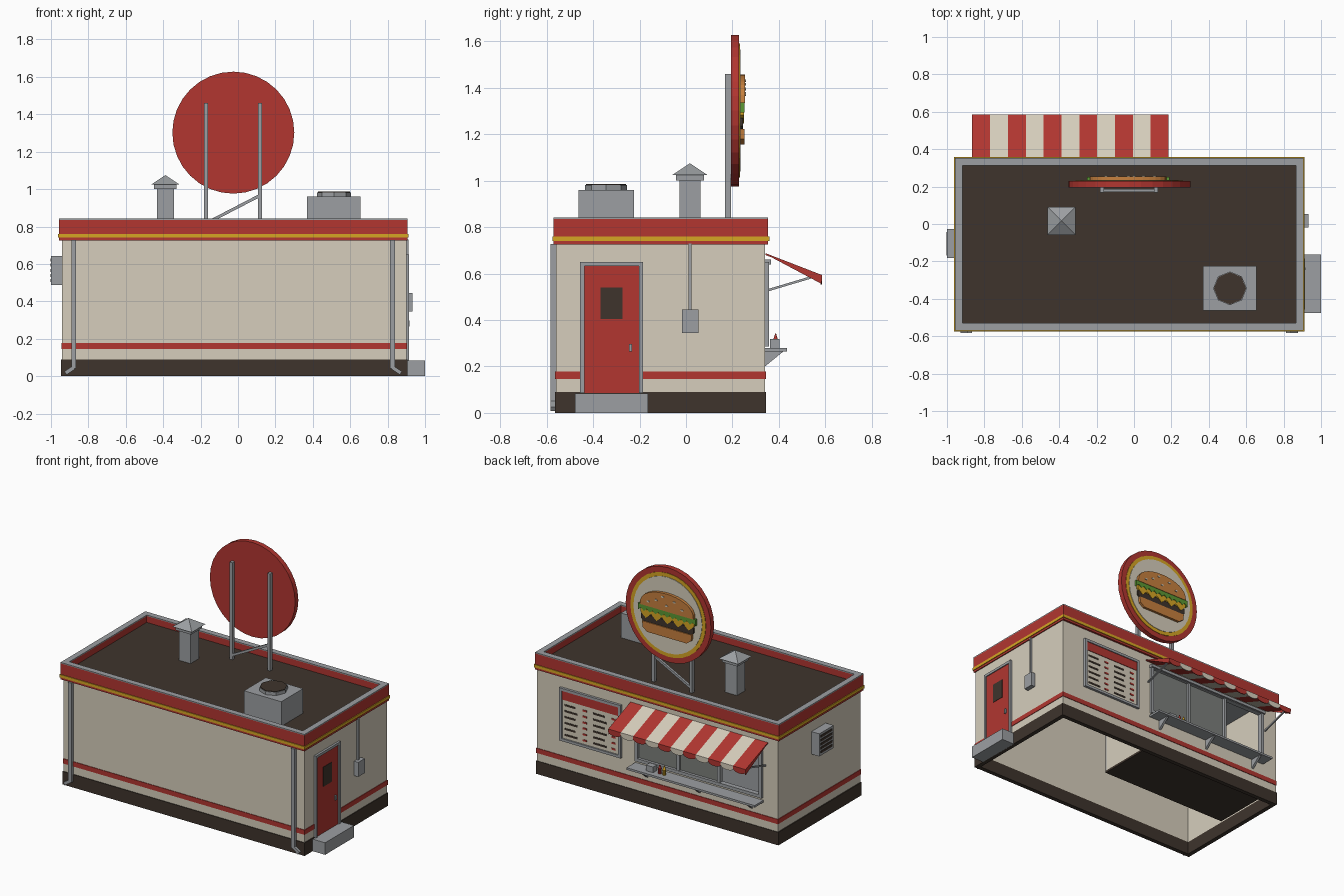
import bpy, bmesh, math
from mathutils import Vector

if "Cube" in bpy.data.objects:
    bpy.data.objects.remove(bpy.data.objects["Cube"])


def material(name, r, g, b):
    m = bpy.data.materials.new(name)
    lin = [((c / 255 + 0.055) / 1.055) ** 2.4 for c in (r, g, b)]
    m.diffuse_color = (*lin, 1)
    m.use_nodes = True
    m.node_tree.nodes["Principled BSDF"].inputs["Base Color"].default_value = m.diffuse_color
    return m


RED = material("red paint", 178, 54, 48)
CREAM = material("cream", 214, 206, 188)
GREY = material("grey metal", 156, 159, 162)
DARK = material("dark brown", 62, 52, 44)
GOLD = material("gold", 214, 166, 36)
BUN = material("bun", 198, 128, 62)
GREEN = material("lettuce green", 92, 152, 52)
GLASS = material("window glass", 124, 127, 123)


def finish(name, bm, mat):
    bmesh.ops.recalc_face_normals(bm, faces=bm.faces)
    me = bpy.data.meshes.new(name)
    bm.to_mesh(me)
    bm.free()
    me.materials.append(mat)
    ob = bpy.data.objects.new(name, me)
    bpy.context.collection.objects.link(ob)
    return ob


def place(axis, u, v, w):
    return {"x": (w, u, v), "y": (u, w, v), "z": (u, v, w)}[axis]


def prism(name, pts, axis, a, b, mat):
    """Outline in the plane across the axis, extruded from a to b."""
    bm = bmesh.new()
    lo = [bm.verts.new(place(axis, u, v, a)) for u, v in pts]
    hi = [bm.verts.new(place(axis, u, v, b)) for u, v in pts]
    bm.faces.new(lo)
    bm.faces.new(hi)
    for i in range(len(pts)):
        j = (i + 1) % len(pts)
        bm.faces.new((lo[i], lo[j], hi[j], hi[i]))
    return finish(name, bm, mat)


def box(name, x0, x1, y0, y1, z0, z1, mat):
    return prism(name, [(x0, y0), (x1, y0), (x1, y1), (x0, y1)], "z", z0, z1, mat)


def frame(name, u0, u1, v0, v1, t, axis, a, b, mat):
    """Rectangular ring with wall thickness t."""
    bm = bmesh.new()
    loops = []
    for d, w in ((0, a), (0, b), (t, b), (t, a)):
        c = ((u0 + d, v0 + d), (u1 - d, v0 + d), (u1 - d, v1 - d), (u0 + d, v1 - d))
        loops.append([bm.verts.new(place(axis, u, v, w)) for u, v in c])
    for k in range(4):
        p, q = loops[k], loops[(k + 1) % 4]
        for i in range(4):
            j = (i + 1) % 4
            bm.faces.new((p[i], p[j], q[j], q[i]))
    return finish(name, bm, mat)


def bar(name, p, q, w, mat):
    p, q = Vector(p), Vector(q)
    bm = bmesh.new()
    bmesh.ops.create_cube(bm, size=1)
    bmesh.ops.scale(bm, vec=(w, w, (q - p).length), verts=bm.verts)
    ob = finish(name, bm, mat)
    ob.rotation_euler = (q - p).to_track_quat("Z", "Y").to_euler()
    ob.location = (p + q) / 2
    return ob


def circle(cu, cv, r, n, start=0.0):
    return [(cu + r * math.cos(start + math.tau * i / n),
             cv + r * math.sin(start + math.tau * i / n)) for i in range(n)]


X0, X1, Y0, Y1 = -0.94, 0.90, -0.56, 0.34
T = 0.02

# Walls, with the service opening in the +y side
box("plain_wall", X0, X1, Y0, Y0 + T, 0.05, 0.78, CREAM)
box("vent_wall", X0, X0 + T, Y0, Y1, 0.05, 0.78, CREAM)
box("door_wall", X1 - T, X1, Y0, Y1, 0.05, 0.78, CREAM)
WX0, WX1, WZ0, WZ1 = -0.81, 0.13, 0.305, 0.65
box("service_wall_low", X0, X1, Y1 - T, Y1, 0.05, WZ0, CREAM)
box("service_wall_high", X0, X1, Y1 - T, Y1, WZ1, 0.78, CREAM)
box("service_wall_left", WX1, X1, Y1 - T, Y1, WZ0, WZ1, CREAM)
box("service_wall_right", X0, WX0, Y1 - T, Y1, WZ0, WZ1, CREAM)
frame("plinth", X0 - .007, X1 + .005, Y0 - .005, Y1 + .004, 0.03, "z", 0, 0.09, DARK)
frame("low_stripe", X0 - .004, X1 + .004, Y0 - .004, Y1 + .004, 0.01, "z", 0.145, 0.178, RED)

# Kitchen behind the opening
box("kitchen_floor", -0.83, 0.17, -0.09, 0.32, 0.02, 0.035, DARK)
box("kitchen_back", -0.83, 0.17, -0.09, -0.08, 0.035, 0.72, GREY)
box("kitchen_ceiling", -0.83, 0.17, -0.09, 0.32, 0.72, 0.73, GREY)
for x in (-0.83, 0.16):
    box("kitchen_side", x, x + 0.01, -0.08, 0.32, 0.035, 0.72, CREAM)

# Roof and parapet
frame("parapet", -0.957, 0.907, -0.57, 0.354, 0.038, "z", 0.725, 0.835, RED)
frame("coping", -0.957, 0.907, -0.57, 0.354, 0.04, "z", 0.835, 0.842, GREY)
frame("gold_stripe", -0.962, 0.912, -0.575, 0.359, 0.01, "z", 0.74, 0.76, GOLD)
box("roof_deck", -0.93, 0.88, -0.54, 0.325, 0.77, 0.79, DARK)
box("ceiling", -0.93, 0.88, -0.54, 0.325, 0.76, 0.77, CREAM)

# Chimney with pyramid cap
cx, cy = -0.388, 0.017
box("chimney", cx - .045, cx + .045, cy - .045, cy + .045, 0.79, 1.0, GREY)
box("chimney_collar", cx - .06, cx + .06, cy - .06, cy + .06, 1.0, 1.025, GREY)
bm = bmesh.new()
bmesh.ops.create_cone(bm, cap_ends=True, segments=4, radius1=0.075 * math.sqrt(2), radius2=0, depth=0.05)
cap = finish("chimney_cap", bm, GREY)
cap.location = (cx, cy, 1.05)
cap.rotation_euler.z = math.pi / 4

# Roof cooling unit
box("cooling_unit", 0.37, 0.655, -0.463, -0.225, 0.79, 0.96, GREY)
prism("fan_ring", circle(0.513, -0.344, 0.09, 8), "z", 0.96, 0.982, GREY)
prism("fan_grille", circle(0.513, -0.344, 0.086, 8), "z", 0.982, 0.986, DARK)

# Round sign on two posts
SX, SZ = -0.025, 1.302
for x in (-0.172, 0.117):
    box("sign_post", x - .011, x + .011, 0.168, 0.194, 0.79, 1.46, GREY)
bar("sign_brace", (-0.165, 0.18, 0.82), (0.115, 0.18, 0.965), 0.016, GREY)
prism("sign_disc", circle(SX, SZ, 0.326, 32), "y", 0.194, 0.229, RED)
prism("sign_gold_ring", circle(SX, SZ, 0.288, 32), "y", 0.229, 0.232, GOLD)
prism("sign_face", circle(SX, SZ, 0.262, 32), "y", 0.232, 0.235, CREAM)

# Burger relief
B = SX - 0.005
dome = [(B + 0.205 * math.cos(a), 1.335 + 0.122 * math.sin(a) ** 0.8)
        for a in [math.pi * i / 16 for i in range(17)]]
prism("top_bun", dome, "y", 0.233, 0.255, BUN)
prism("patty", [(B - .2, 1.235), (B - .185, 1.222), (B + .185, 1.222), (B + .2, 1.235),
                (B + .2, 1.27), (B - .2, 1.27)], "y", 0.233, 0.246, DARK)
prism("bottom_bun", [(B - .19, 1.222), (B - .185, 1.18), (B - .15, 1.155), (B + .15, 1.155),
                     (B + .185, 1.18), (B + .19, 1.222)], "y", 0.233, 0.252, BUN)
drips = [(B - .205 + .41 * i / 10, 1.247 if i % 2 else 1.282) for i in range(11)]
prism("cheese", drips + [(B + .205, 1.305), (B - .205, 1.305)], "y", 0.233, 0.249, GOLD)
leaf = [(B - .22 + .44 * i / 20, 1.302 + (0.009 if i % 2 else -0.009)) for i in range(21)]
prism("lettuce", leaf + [(B + .22, 1.337), (B - .22, 1.337)], "y", 0.233, 0.252, GREEN)
for dx, z in ((-.12, 1.375), (-.06, 1.415), (0, 1.375), (.03, 1.43), (.08, 1.395), (.14, 1.37)):
    prism("sesame_seed", [(B + dx + .011 * math.cos(i * math.pi / 4), z + .006 * math.sin(i * math.pi / 4))
                          for i in range(8)], "y", 0.254, 0.259, CREAM)

# Striped awning with scalloped valance
AX0, N = -0.865, 11
W = 1.05 / N
for i in range(N):
    x0 = AX0 + i * W
    mat = CREAM if i % 2 else RED
    prism("awning_stripe", [(.342, .688), (.585, .594), (.585, .588), (.342, .68)], "x", x0, x0 + W, mat)
    scallop = [(x0 + W / 2 - W / 2 * math.cos(math.pi * k / 8), 0.575 - 0.021 * math.sin(math.pi * k / 8))
               for k in range(9)]
    prism("valance", [(x0, .592)] + scallop + [(x0 + W, .592)], "y", 0.579, 0.585, mat)
for x in (AX0, AX0 + 1.05 - 0.005):
    prism("awning_cheek", [(.342, .684), (.583, .592), (.583, .556)], "x", x, x + 0.005, RED)
for x in (AX0 + 0.02, AX0 + 1.03):
    bar("awning_arm", (x, 0.342, 0.525), (x, 0.56, 0.59), 0.01, GREY)

# Service window frame, panes, counter
frame("window_frame", -0.825, 0.145, 0.295, 0.66, 0.022, "y", 0.32, 0.355, GREY)
box("window_header", -0.83, 0.15, 0.34, 0.366, 0.64, 0.66, GREY)
for x in (-0.185, -0.495):
    box("window_mullion", x - .01, x + .01, 0.325, 0.352, 0.31, 0.65, GREY)
box("sliding_glass", -0.495, 0.13, 0.33, 0.336, 0.31, 0.65, GLASS)
box("counter", -0.83, 0.15, 0.335, 0.436, 0.265, 0.279, GREY)
for x in (0.06, -0.34, -0.74):
    prism("counter_bracket", [(.34, .2), (.34, .265), (.42, .265)], "x", x - .008, x + .008, GREY)

# Napkin box and condiment bottles
box("napkin_box", -0.03, 0.025, 0.362, 0.402, 0.279, 0.318, GREY)
for x, mat in ((-0.07, RED), (-0.105, GOLD)):
    prism("bottle", circle(x, 0.386, 0.011, 10), "z", 0.279, 0.316, mat)
    bm = bmesh.new()
    bmesh.ops.create_cone(bm, cap_ends=True, segments=10, radius1=0.01, radius2=0.002, depth=0.025)
    finish("bottle_tip", bm, mat).location = (x, 0.386, 0.3285)

# Menu board
frame("menu_frame", 0.25, 0.72, 0.285, 0.65, 0.018, "y", 0.335, 0.357, GREY)
box("menu_panel", 0.26, 0.71, 0.335, 0.347, 0.295, 0.64, CREAM)
box("menu_header", 0.268, 0.702, 0.346, 0.351, 0.57, 0.632, RED)
for x in (0.685, 0.465):
    for row in range(6):
        z = 0.535 - row * 0.041
        length = 0.1 if row % 2 else 0.085
        box("menu_line", x - length, x, 0.346, 0.35, z - .006, z + .006, DARK)
        box("menu_price", x - .17, x - .14, 0.346, 0.35, z - .006, z + .006, RED)

# Side door, step, meter
box("door", 0.89, 0.908, -0.442, -0.203, 0.085, 0.632, RED)
for y in (-0.456, -0.203):
    box("door_jamb", 0.89, 0.915, y, y + 0.018, 0.085, 0.632, GREY)
box("door_lintel", 0.89, 0.915, -0.456, -0.185, 0.632, 0.65, GREY)
box("door_window", 0.9, 0.911, -0.368, -0.273, 0.405, 0.54, DARK)
box("door_handle", 0.905, 0.918, -0.245, -0.233, 0.265, 0.297, GREY)
box("door_step", 0.9, 1.0, -0.477, -0.163, 0, 0.083, GREY)
box("meter_box", 0.895, 0.932, -0.018, 0.053, 0.345, 0.445, GREY)
box("meter_pipe", 0.898, 0.912, 0.01, 0.023, 0.445, 0.73, GREY)

# Louvred wall vent
box("vent_box", -1.0, -0.935, -0.183, -0.027, 0.487, 0.643, GREY)
for i in range(5):
    z = 0.512 + i * 0.027
    box("vent_slot", -1.003, -0.998, -0.168, -0.042, z - .008, z + .008, DARK)

# Downspouts with kicked-out feet
for x, s in ((-0.878, -1), (0.826, 1)):
    box("downspout", x - .0125, x + .0125, -0.583, -0.56, 0.04, 0.727, GREY)
    bar("downspout_foot", (x, -0.572, 0.046), (x + s * 0.045, -0.572, 0.016), 0.021, GREY)
